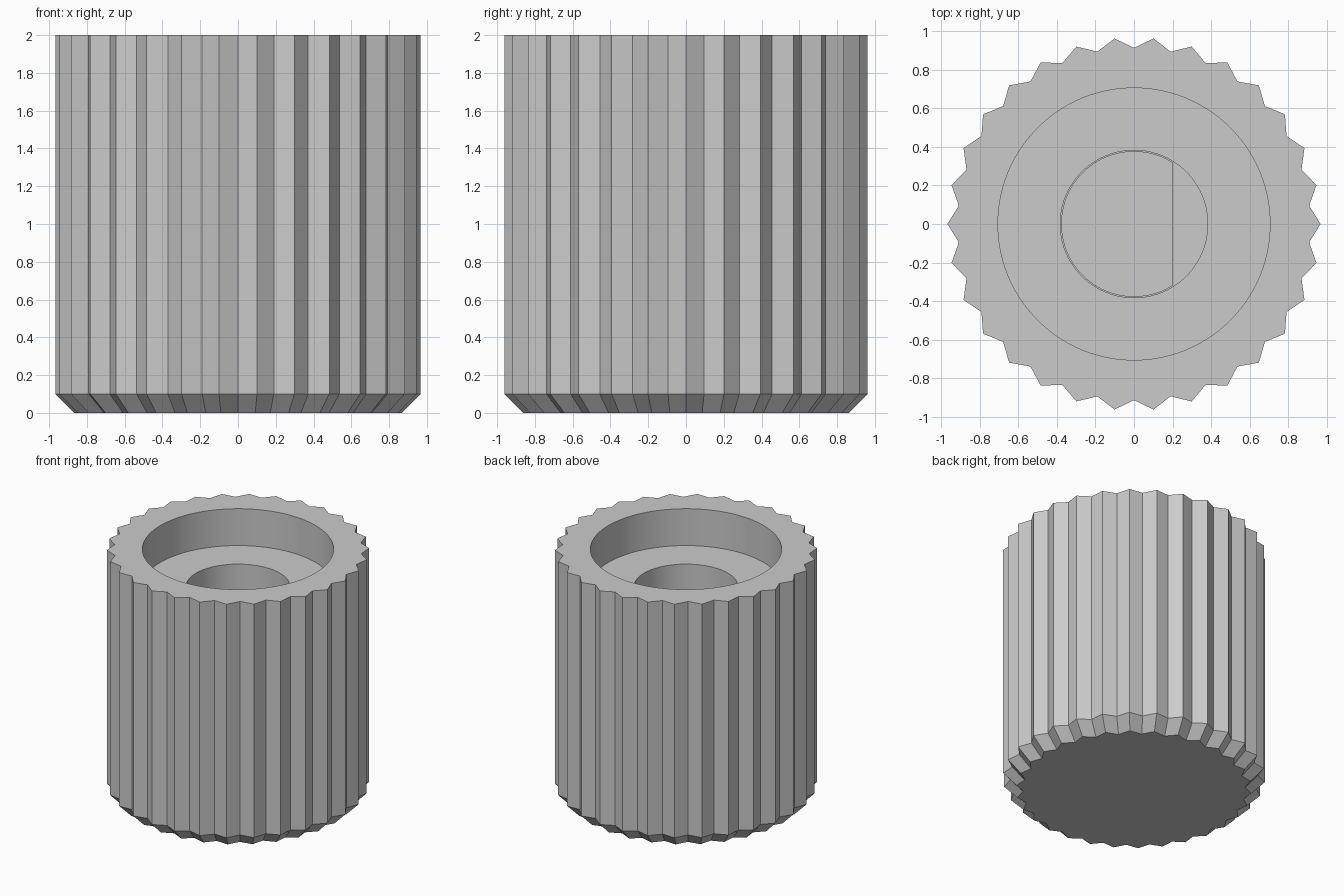
import bpy
import bmesh
from math import cos, sin, pi, radians

cube = bpy.data.objects.get("Cube")
if cube:
    bpy.data.objects.remove(cube, do_unlink=True)

TEETH = 30
FLANK = 3                        # steps along each tooth flank
STEPS = TEETH * 2 * FLANK
TIP, VALLEY = 0.967, 0.913


def polar(r, a):
    return r * cos(a), r * sin(a)


def toothed(scale=1.0):
    """Serrated grip outline with straight flanks, a tip on +x."""
    corners = [polar((VALLEY if k % 2 else TIP) * scale, k * pi / TEETH)
               for k in range(TEETH * 2)]
    points = []
    for k, (x0, y0) in enumerate(corners):
        x1, y1 = corners[(k + 1) % len(corners)]
        for s in range(FLANK):
            t = s / FLANK
            points.append((x0 + (x1 - x0) * t, y0 + (y1 - y0) * t))
    return points


def circle(r, flat=10.0):
    """Round outline, cut straight at x = flat."""
    points = (polar(r, 2 * pi * k / STEPS) for k in range(STEPS))
    return [(min(x, flat), y) for x, y in points]


# Sections run from the base, up the grip, and down into the shaft socket
sections = [
    (toothed(0.897), 0.0),       # chamfered base
    (toothed(), 0.1),
    (toothed(), 2.0),            # grip
    (circle(0.705), 2.0),        # rim
    (circle(0.705), 1.7),        # recess
    (circle(0.382), 1.7),        # recess floor
    (circle(0.382), 1.2),        # round bore
    (circle(0.375, 0.2), 1.2),   # ledge
    (circle(0.375, 0.2), 0.4),   # D-shaped shaft socket
]

bm = bmesh.new()
rings = [[bm.verts.new((x, y, z)) for x, y in outline] for outline, z in sections]
for low, high in zip(rings, rings[1:]):
    for i in range(STEPS):
        j = (i + 1) % STEPS
        bm.faces.new((low[i], low[j], high[j], high[i]))
bm.faces.new(rings[0][::-1])     # underside
bm.faces.new(rings[-1])          # socket end
bmesh.ops.recalc_face_normals(bm, faces=bm.faces)

mesh = bpy.data.meshes.new("knob_body")
bm.to_mesh(mesh)
bm.free()
knob = bpy.data.objects.new("knob_body", mesh)
bpy.context.collection.objects.link(knob)

# Plain grey plastic
grey = bpy.data.materials.new("light_grey")
grey.use_nodes = True
colour = (0.6, 0.6, 0.6, 1.0)
grey.diffuse_color = colour
grey.node_tree.nodes["Principled BSDF"].inputs["Base Color"].default_value = colour
mesh.materials.append(grey)

# Smooth bores, crisp teeth
bpy.ops.object.select_all(action="DESELECT")
knob.select_set(True)
bpy.context.view_layer.objects.active = knob
bpy.ops.object.shade_smooth_by_angle(angle=radians(25))
